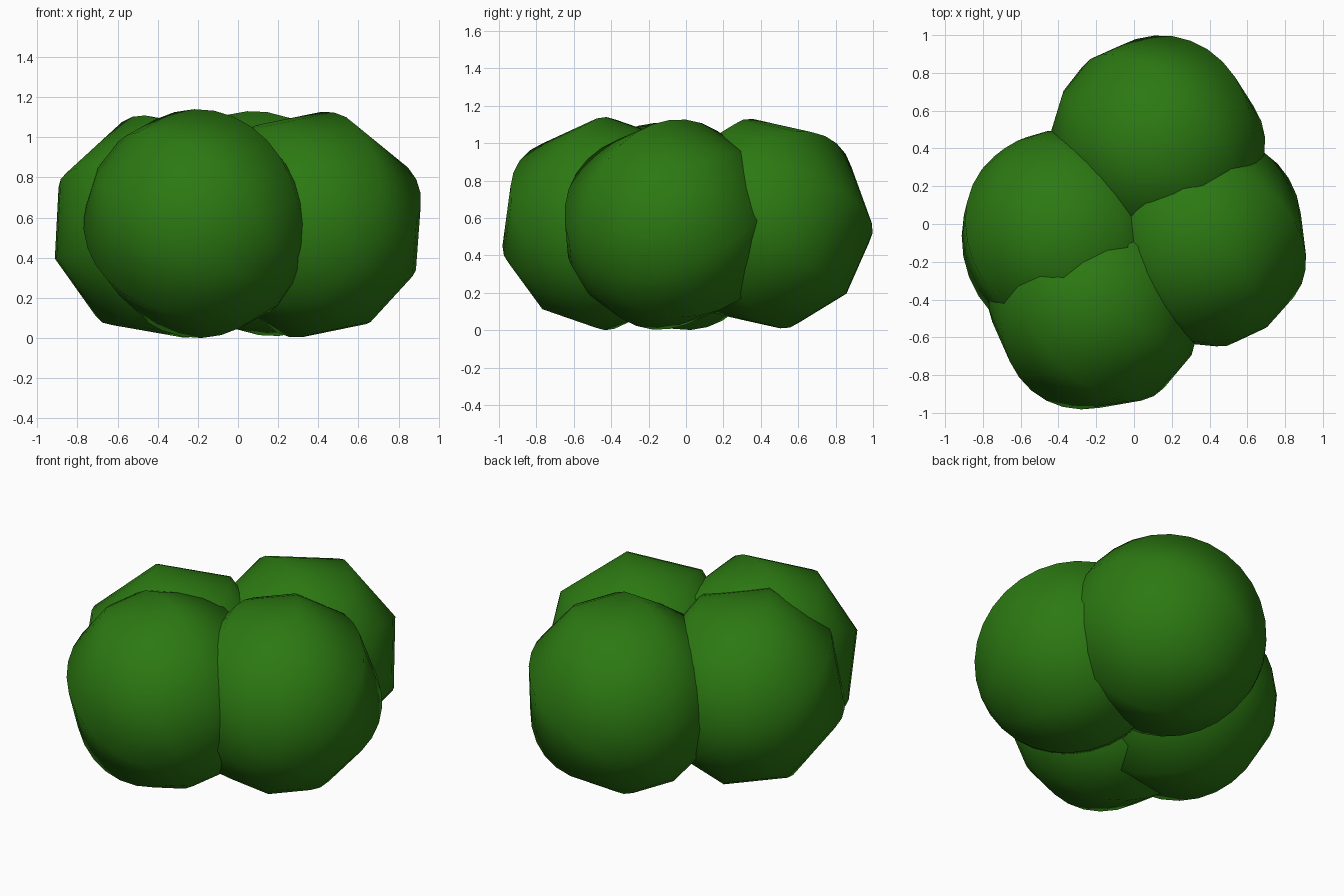
import bpy
from mathutils import Matrix, Vector

if "Cube" in bpy.data.objects:
    bpy.data.objects.remove(bpy.data.objects["Cube"])

# Leaf green
green = bpy.data.materials.new("leaf_green")
green.diffuse_color = (0.025, 0.19, 0.006, 1)
green.use_nodes = True
green.node_tree.nodes["Principled BSDF"].inputs["Base Color"].default_value = green.diffuse_color


def leaf_clump(name, centre, axis, side, radius=0.57):
    """Eight-sided smooth ball with its pole along axis and one meridian through side."""
    bpy.ops.mesh.primitive_uv_sphere_add(segments=8, ring_count=16, radius=radius)
    ob = bpy.context.object
    ob.name = name
    z = Vector(axis).normalized()
    x = Vector(side)
    x = (x - z * x.dot(z)).normalized()
    y = z.cross(x)
    turn = Matrix((x, y, z)).transposed().to_4x4()
    ob.matrix_world = Matrix.Translation(centre) @ turn
    ob.data.materials.append(green)
    bpy.ops.object.shade_smooth()


# Four overlapping clumps of the bush, each turned its own way
leaf_clump("front_clump", (-0.20, -0.43, 0.57), (0.754, -0.39, -0.53), (0, -0.804, 0.595))
leaf_clump("back_clump", (0.125, 0.43, 0.57), (0.754, -0.495, 0.43), (0, 0.66, 0.75))
leaf_clump("left_clump", (-0.365, -0.07, 0.555), (-0.52, 0.84, -0.15), (-0.28, 0, 0.96))
leaf_clump("right_clump", (0.365, -0.09, 0.565), (-0.45, 0.75, 0.48), (0.2, 0, 1))
